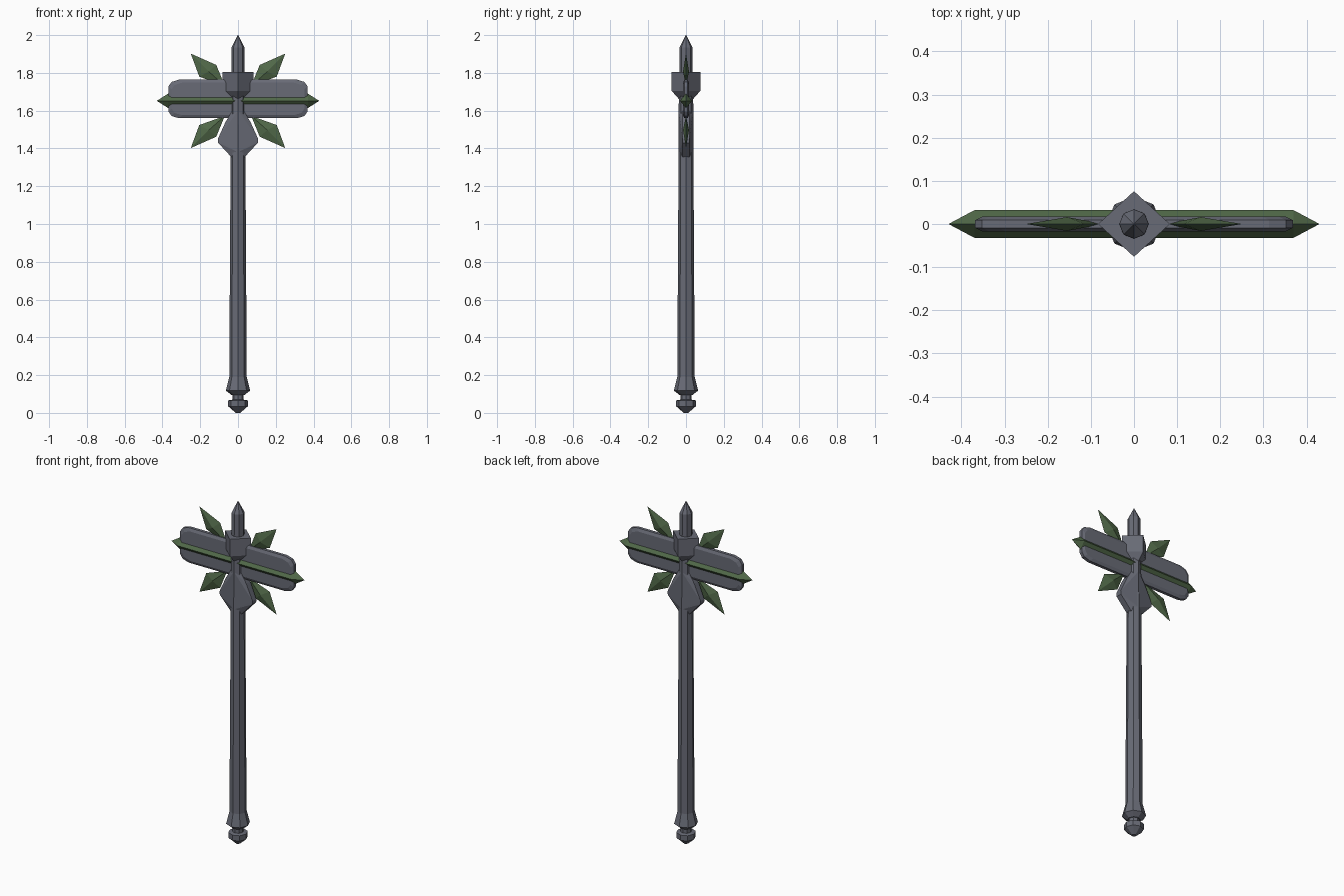
import bpy, bmesh, math

if "Cube" in bpy.data.objects:
    bpy.data.objects.remove(bpy.data.objects["Cube"])


def material(name, rgb):
    m = bpy.data.materials.new(name)
    m.diffuse_color = (*rgb, 1)
    m.use_nodes = True
    m.node_tree.nodes["Principled BSDF"].inputs["Base Color"].default_value = m.diffuse_color
    return m


STEEL = material("dark steel", (0.138, 0.146, 0.180))
GREEN = material("moss green", (0.082, 0.140, 0.066))
MID = 1.652   # height of the cross bar


def finish(name, bm, mat):
    bmesh.ops.recalc_face_normals(bm, faces=bm.faces)
    me = bpy.data.meshes.new(name)
    bm.to_mesh(me)
    bm.free()
    me.materials.append(mat)
    ob = bpy.data.objects.new(name, me)
    bpy.context.collection.objects.link(ob)
    return ob


def loft(name, rings, mat):
    """Skin a list of equal-length point rings and cap both ends."""
    bm = bmesh.new()
    vs = [[bm.verts.new(p) for p in r] for r in rings]
    n = len(vs[0])
    for a, b in zip(vs, vs[1:]):
        for i in range(n):
            bm.faces.new((a[i], a[(i + 1) % n], b[(i + 1) % n], b[i]))
    bm.faces.new(vs[0])
    bm.faces.new(vs[-1])
    bmesh.ops.remove_doubles(bm, verts=bm.verts, dist=1e-5)
    return finish(name, bm, mat)


def lathe(name, profile, mat, n=8):
    """Turned part from (radius, z) pairs, a corner facing the front."""
    return loft(name, [[(r * math.cos(2 * math.pi * i / n),
                         r * math.sin(2 * math.pi * i / n), z)
                        for i in range(n)] for r, z in profile], mat)


def hull(name, pts, mat):
    bm = bmesh.new()
    for p in pts:
        bm.verts.new(p)
    bmesh.ops.convex_hull(bm, input=bm.verts)
    bmesh.ops.dissolve_limit(bm, angle_limit=0.01, verts=bm.verts, edges=bm.edges)
    return finish(name, bm, mat)


# Shaft with flared foot, and rounded pommel below it
lathe("shaft", [(0.035, 0.095), (0.064, 0.118), (0.046, 0.19), (0.044, 0.57),
                (0.041, 1.08), (0.038, 1.72)], STEEL)
lathe("pommel", [(0.012, 0.0), (0.052, 0.035), (0.052, 0.066), (0.030, 0.07),
                 (0.030, 0.10)], STEEL)

# Top spike
lathe("top_spike", [(0.035, 1.75), (0.034, 1.935), (0.0015, 2.0)], STEEL)

# Diamond-shaped hub block, tapering into the shaft
hub = [(s * rx, t * ry, z) for rx, ry, z in
       ((0.083, 0.076, 1.805), (0.083, 0.076, 1.705), (0.038, 0.036, 1.66))
       for s, t in ((1, 0), (-1, 0), (0, 1), (0, -1))]
hull("hub", hub, STEEL)

# Cross plate with clipped corners and chamfered rims


def plate_ring(inset, y):
    w, h, cx, cz = 0.368 - inset, 0.102 - inset, 0.055, 0.035
    quarter = [(w, h - cz), (w - 0.016, h - 0.012), (w - cx, h)]
    pts = quarter + [(-x, z) for x, z in quarter[::-1]]
    pts += [(x, -z) for x, z in pts[::-1]]
    return [(x, y, MID + 0.01 + z) for x, z in pts]


loft("cross_plate", [plate_ring(0.016, -0.017), plate_ring(0, -0.009),
                     plate_ring(0, 0.009), plate_ring(0.016, 0.017)], STEEL)

# Pointed green bar with a diamond section
bar = [(s * 0.43, 0, MID) for s in (1, -1)]
for s in (1, -1):
    for t in (1, -1):
        bar += [(s * 0.37, t * 0.032, MID), (s * 0.37, 0, MID + t * 0.038)]
hull("cross_bar", bar, GREEN)

# Four diagonal leaf blades
for sx, side in ((1, "right"), (-1, "left")):
    for sz, level in ((1, "upper"), (-1, "lower")):
        outline = [(0.25, 0), (0.115, 0), (0.205, 0), (0.07, 0)]
        zs = [0.25, 0.19, 0.128, 0.08]
        pts = [(sx * p[0], 0, MID + sz * z) for p, z in zip(outline, zs)]
        pts += [(sx * 0.155, y, MID + sz * 0.155) for y in (-0.016, 0.016)]
        hull(f"{level}_{side}_leaf", pts, GREEN)

# Swollen collar below the cross plate, ridged front and back
collar = []
for x, z in ((0.036, 1.355), (0.105, 1.43), (0.107, 1.45), (0.066, 1.54), (0.03, 1.60)):
    collar += [(s * x, t * 0.018, z) for s in (1, -1) for t in (1, -1)]
collar += [(0, t * 0.038, z) for t in (1, -1) for z in (1.38, 1.60)]
hull("collar", collar, STEEL)
